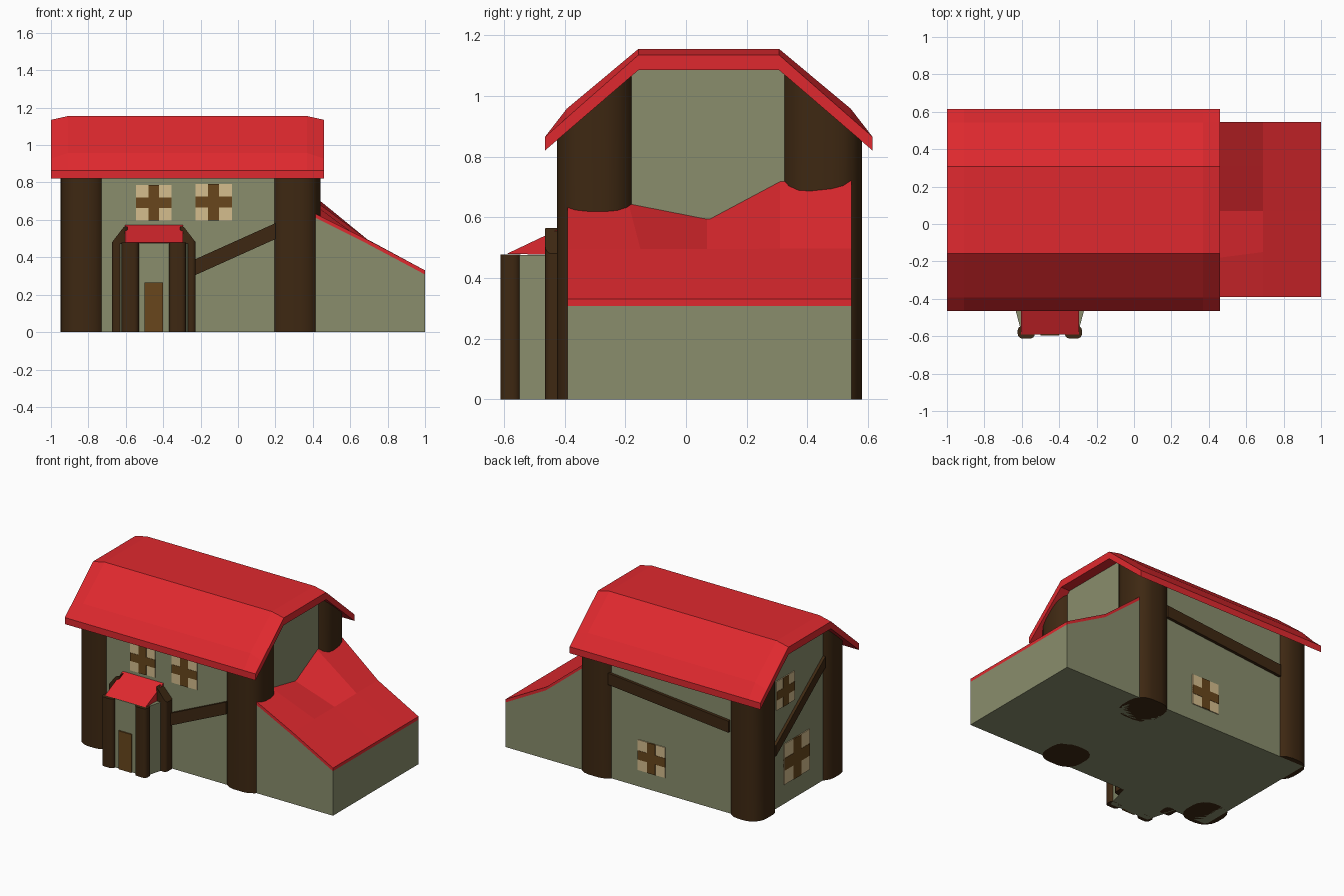
import bpy, bmesh, math
from mathutils import Matrix, Vector

if "Cube" in bpy.data.objects:
    bpy.data.objects.remove(bpy.data.objects["Cube"])


def material(name, rgb):
    m = bpy.data.materials.new(name)
    m.diffuse_color = (*[(c / 255) ** 2.2 for c in rgb], 1)
    m.use_nodes = True
    m.node_tree.nodes["Principled BSDF"].inputs["Base Color"].default_value = m.diffuse_color
    return m


RED = material("red_roof", (222, 45, 50))
GREEN = material("green_plaster", (136, 140, 108))
WOOD = material("dark_wood", (64, 44, 25))
DOOR = material("door_wood", (104, 72, 34))
PANE = material("window_pane", (212, 188, 140))


def finish(name, bm, mat, smooth=False):
    bmesh.ops.recalc_face_normals(bm, faces=bm.faces)
    me = bpy.data.meshes.new(name)
    bm.to_mesh(me)
    bm.free()
    me.materials.append(mat)
    ob = bpy.data.objects.new(name, me)
    bpy.context.collection.objects.link(ob)
    if smooth:
        bpy.ops.object.select_all(action='DESELECT')
        ob.select_set(True)
        bpy.context.view_layer.objects.active = ob
        bpy.ops.object.shade_smooth_by_angle(angle=math.radians(35))
    return ob


def loft(name, rings, mat, smooth=False):
    """Skin matching closed rings of points and cap both ends."""
    bm = bmesh.new()
    vs = [[bm.verts.new(p) for p in r] for r in rings]
    n = len(rings[0])
    for a, b in zip(vs, vs[1:]):
        for i in range(n):
            j = (i + 1) % n
            bm.faces.new((a[i], a[j], b[j], b[i]))
    bm.faces.new(vs[0])
    bm.faces.new(vs[-1])
    return finish(name, bm, mat, smooth)


def along_x(x, pts):
    return [(x, y, z) for y, z in pts]


def post(name, x0, x1, y0, y1, r, top, mat=WOOD):
    """Rounded upright whose top follows the height function top(x, y)."""
    ring = []
    for k, (cx, cy) in enumerate([(x1 - r, y1 - r), (x0 + r, y1 - r),
                                  (x0 + r, y0 + r), (x1 - r, y0 + r)]):
        for s in range(5):
            a = math.pi / 2 * (k + s / 4)
            ring.append((cx + r * math.cos(a), cy + r * math.sin(a)))
    loft(name, [[(x, y, 0) for x, y in ring],
                [(x, y, top(x, y)) for x, y in ring]], mat, True)


# Main walls, with the gable cut to the underside of the roof
MID = 0.075
def under_roof(x, y):
    return min(1.09, 1.09 - 0.87 * (abs(y - MID) - 0.232))

gable = [(-0.395, 0), (-0.395, 0.89), (-0.157, 1.09), (0.307, 1.09), (0.545, 0.89), (0.545, 0)]
loft("main_walls", [along_x(-0.915, gable), along_x(0.39, gable)], GREEN)

# Main roof: a bent shell, slightly swollen away from its two ends
def roof_profile(swell):
    half = [(0.54, 0.82), (0.54, 0.865), (0.468, 0.928 + 1.5 * swell), (0.232, 1.135 + swell)]
    inner = [(0.232, 1.085), (0.468, 0.882)]
    return ([(MID - d, z) for d, z in half] + [(MID + d, z) for d, z in half[::-1]]
            + [(MID + d, z) for d, z in inner[::-1]] + [(MID - d, z) for d, z in inner])

loft("main_roof", [along_x(x, roof_profile(s)) for x, s in
                   [(-1, 0), (-0.91, 0.02), (0.37, 0.02), (0.46, 0)]], RED)

# Four big corner posts
for xn, x0, x1 in [("left", -0.95, -0.70), ("right", 0.165, 0.44)]:
    for yn, y0, y1 in [("front", -0.425, -0.165), ("back", 0.31, 0.58)]:
        post(f"{yn}_{xn}_corner_post", x0, x1, y0, y1, 0.1, under_roof)

# Side extension and its dented lean-to roof
EXT = [(0.38, [(-0.39, 0.65), (-0.19, 0.648), (0.07, 0.597), (0.31, 0.725), (0.545, 0.75)]),
       (0.69, [(-0.39, 0.495), (-0.15, 0.495), (0.07, 0.495), (0.31, 0.497), (0.545, 0.497)]),
       (1.0, [(y, 0.33) for y in (-0.39, -0.15, 0.07, 0.31, 0.545)])]
T = 0.022
loft("extension_walls", [along_x(x, [(y, z - T) for y, z in p] + [(y, 0) for y, z in p[::-1]])
                         for x, p in EXT], GREEN)
loft("extension_roof", [along_x(x, p + [(y, z - T) for y, z in p[::-1]]) for x, p in EXT], RED)

# Porch: tapering walls, sloped roof, posts and door
PX = -0.45
plan = [(PX - 0.205, -0.38), (PX - 0.15, -0.585), (PX + 0.15, -0.585), (PX + 0.205, -0.38)]
loft("porch_walls", [[(x, y, 0) for x, y in plan], [(x, y, 0.475) for x, y in plan]], GREEN)
slope = [(-0.59, 0.48), (-0.39, 0.575), (-0.39, 0.475)]
loft("porch_roof", [along_x(PX - 0.155, slope), along_x(PX + 0.155, slope)], RED)
for side, s in [("left", -1), ("right", 1)]:
    def span(a, b):
        return sorted((PX + s * a, PX + s * b))
    post(f"porch_front_{side}_post", *span(0.08, 0.172), -0.612, -0.545, 0.025, lambda x, y: 0.478)
    post(f"porch_back_{side}_post", *span(0.14, 0.224), -0.465, -0.38, 0.022,
         lambda x, y: min(0.565, 0.48 + 1.3 * (0.224 - abs(x - PX))))

# Flat trim fixed on a wall: origin, direction along wall, outward normal
WALLS = {"front": (Vector((0, -0.395, 0)), Vector((1, 0, 0)), Vector((0, -1, 0))),
         "porch": (Vector((0, -0.585, 0)), Vector((1, 0, 0)), Vector((0, -1, 0))),
         "back": (Vector((0, 0.545, 0)), Vector((1, 0, 0)), Vector((0, 1, 0))),
         "left": (Vector((-0.915, 0, 0)), Vector((0, 1, 0)), Vector((-1, 0, 0)))}


def panel(name, wall, u, z, w, h, depth, mat):
    o, du, n = WALLS[wall]
    bm = bmesh.new()
    bmesh.ops.create_cube(bm, size=1)
    for v in bm.verts:
        v.co = o + du * (u + v.co.x * w) + n * (v.co.y * 2 * depth) + Vector((0, 0, z + v.co.z * h))
    finish(name, bm, mat)


def window(name, wall, u, z, size):
    panel(name + "_panes", wall, u, z, size, size, 0.006, PANE)
    panel(name + "_upright", wall, u, z, size * 0.3, size, 0.009, DOOR)
    panel(name + "_crossbar", wall, u, z, size, size * 0.3, 0.008, DOOR)


def brace(name, wall, u0, z0, u1, z1, h):
    o, du, n = WALLS[wall]
    rings = [[o + du * u + n * d + Vector((0, 0, z + k * h / 2))
              for d, k in [(-0.02, -1), (0.02, -1), (0.02, 1), (-0.02, 1)]]
             for u, z in [(u0, z0), (u1, z1)]]
    loft(name, rings, WOOD)


panel("door", "porch", PX, 0.1325, 0.1, 0.265, 0.01, DOOR)
window("front_left_window", "front", -0.45, 0.692, 0.19)
window("front_right_window", "front", -0.13, 0.695, 0.195)
window("back_window", "back", -0.12, 0.22, 0.21)
window("left_lower_window", "left", 0.10, 0.275, 0.28)
window("left_upper_window", "left", 0.225, 0.78, 0.2)
brace("front_brace", "front", -0.3, 0.315, 0.2, 0.54, 0.085)
brace("back_brace", "back", -0.72, 0.606, 0.2, 0.692, 0.08)
brace("left_brace", "left", 0.35, 0.415, -0.19, 0.825, 0.075)
